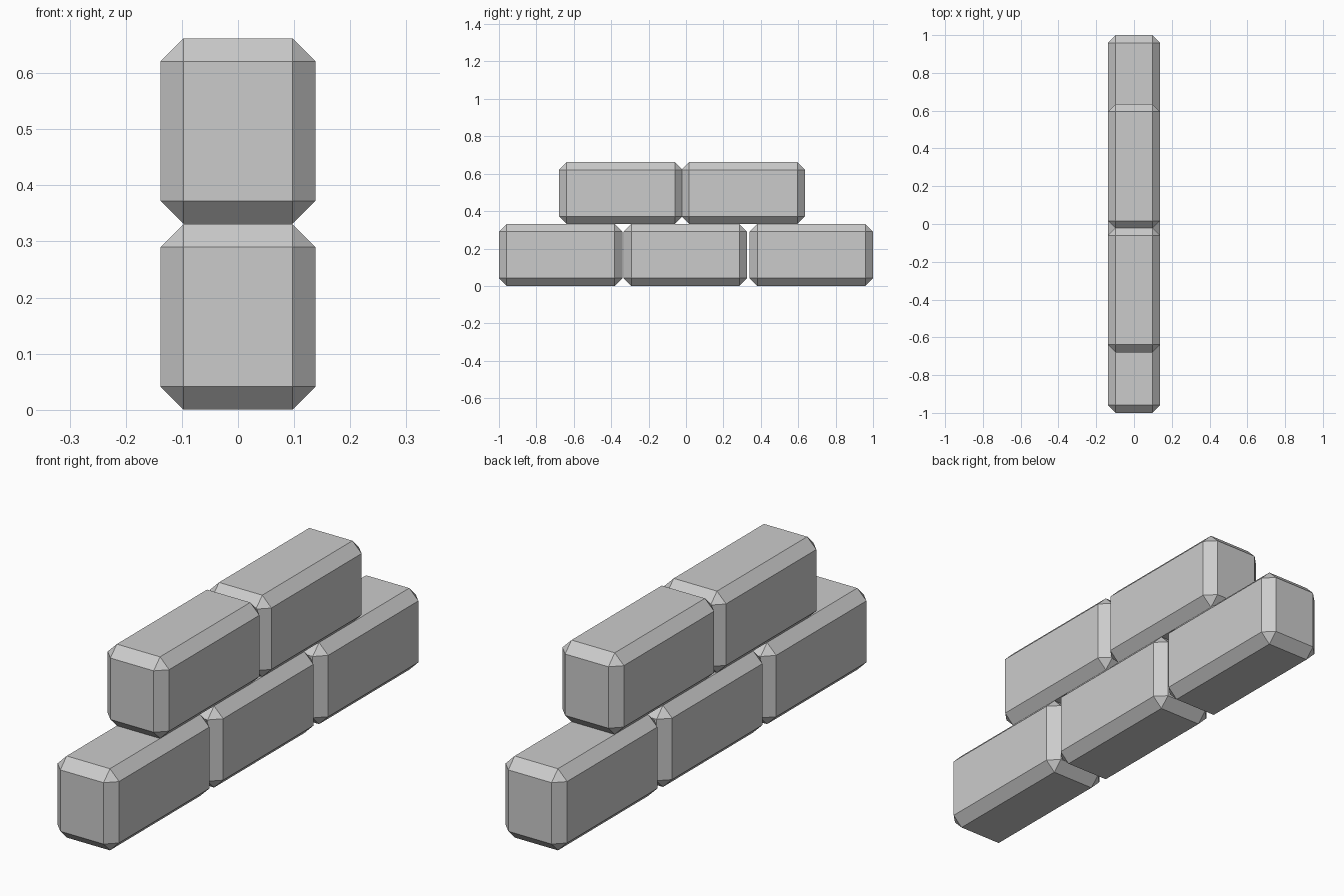
import bpy, bmesh

if "Cube" in bpy.data.objects:
    bpy.data.objects.remove(bpy.data.objects["Cube"])

WIDTH, LENGTH, HEIGHT = 0.276, 0.66, 0.331
CHAMFER = 0.041


# One chamfered block with flat faces
def make_block_mesh():
    bm = bmesh.new()
    bmesh.ops.create_cube(bm, size=1)
    bmesh.ops.scale(bm, vec=(WIDTH, LENGTH, HEIGHT), verts=bm.verts)
    bmesh.ops.bevel(bm, geom=bm.edges[:], offset=CHAMFER, offset_type='OFFSET',
                    segments=1, affect='EDGES')
    mesh = bpy.data.meshes.new("block")
    bm.to_mesh(mesh)
    bm.free()
    return mesh


# Rows of blocks: centres along y, lower course then upper course
courses = {
    "lower_block": (-0.67, -0.003, 0.67),
    "upper_block": (-0.349, 0.306),
}

block = make_block_mesh()
for level, (name, centres) in enumerate(courses.items()):
    for i, y in enumerate(centres, 1):
        ob = bpy.data.objects.new(f"{name}_{i}", block)
        ob.location = (0, y, HEIGHT * (level + 0.5))
        bpy.context.collection.objects.link(ob)
